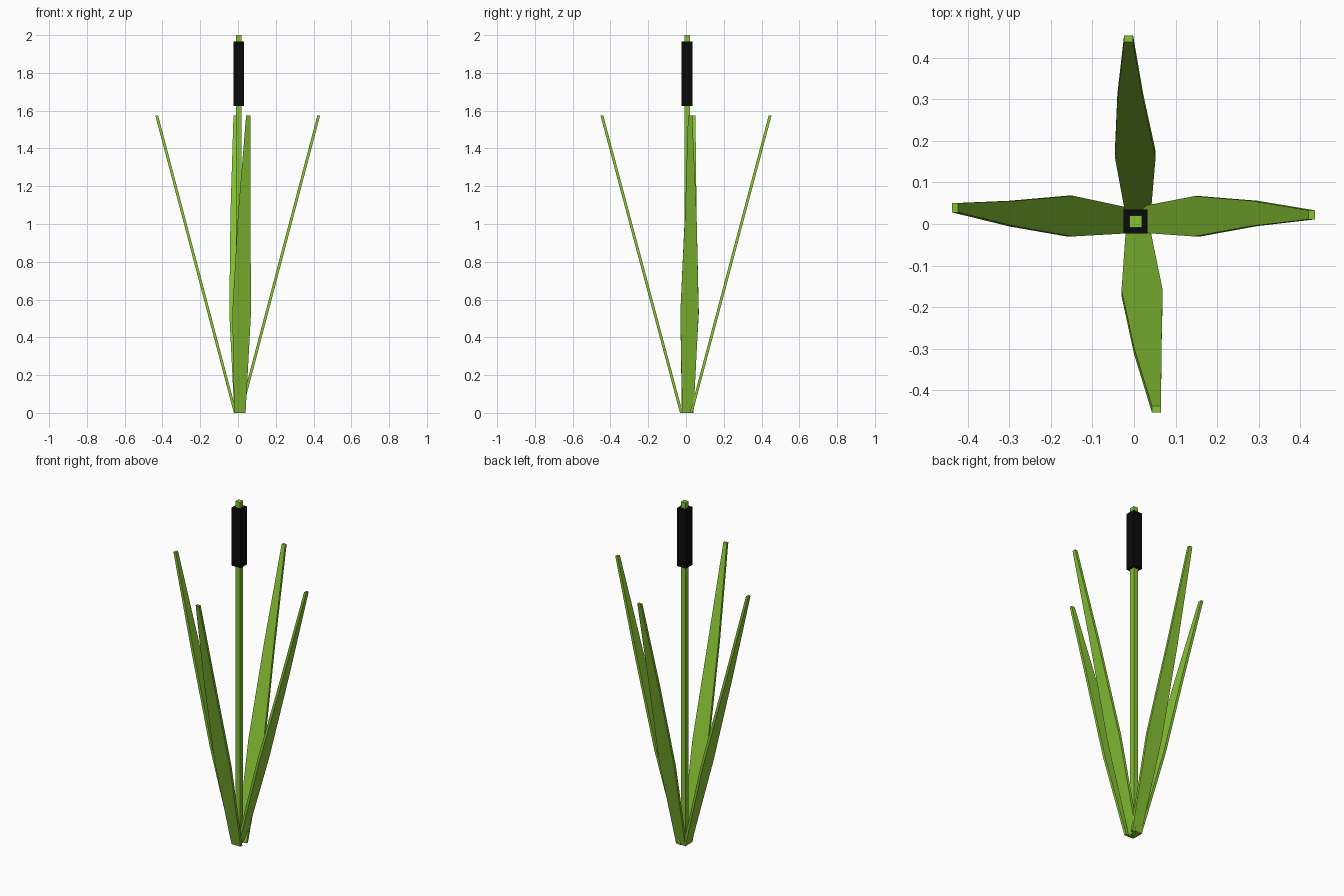
import bpy, bmesh

if "Cube" in bpy.data.objects:
    bpy.data.objects.remove(bpy.data.objects["Cube"])


def material(name, color):
    mat = bpy.data.materials.new(name)
    mat.diffuse_color = (*color, 1)
    mat.use_nodes = True
    mat.node_tree.nodes["Principled BSDF"].inputs["Base Color"].default_value = mat.diffuse_color
    return mat


GREEN = material("leaf_green", (0.24, 0.54, 0.035))
BLACK = material("seed_head_black", (0.003, 0.003, 0.003))


def loft(name, sections, mat):
    """Skin a list of four-corner rings, bottom to top, and cap both ends."""
    bm = bmesh.new()
    rings = [[bm.verts.new(p) for p in ring] for ring in sections]
    for a, b in zip(rings, rings[1:]):
        for i in range(4):
            j = (i + 1) % 4
            bm.faces.new((a[i], a[j], b[j], b[i]))
    bm.faces.new(rings[0])
    bm.faces.new(rings[-1])
    bmesh.ops.recalc_face_normals(bm, faces=bm.faces)
    mesh = bpy.data.meshes.new(name)
    bm.to_mesh(mesh)
    bm.free()
    mesh.materials.append(mat)
    obj = bpy.data.objects.new(name, mesh)
    bpy.context.collection.objects.link(obj)
    return obj


def square_post(name, half, z0, z1, mat):
    cx, cy = 0.004, 0.006
    corners = [(-half, -half), (half, -half), (half, half), (-half, half)]
    loft(name, [[(cx + x, cy + y, z) for x, y in corners] for z in (z0, z1)], mat)


LEVELS = (0, 0.53, 1.05, 1.575)
THICK = 0.015


def leaf(name, axis, sign, foot, tip, spans):
    """Flat blade leaning outward along an axis; spans are its side edges per level."""
    rings = []
    for z, (lo, hi) in zip(LEVELS, spans):
        outer = foot + (tip - foot) * z / LEVELS[-1]
        inner = outer - THICK
        ring = [(inner, lo), (outer, lo), (outer, hi), (inner, hi)]
        rings.append([(sign * d, s, z) if axis == "x" else (s, sign * d, z)
                      for d, s in ring])
    loft(name, rings, GREEN)


# Central stem and dark seed head
square_post("stem", 0.015, 0, 2.0, GREEN)
square_post("seed_head", 0.029, 1.625, 1.965, BLACK)

# Four tapering leaves
leaf("right_leaf", "x", 1, 0.020, 0.435,
     [(-0.02, 0.04), (-0.03, 0.067), (-0.005, 0.056), (0.011, 0.033)])
leaf("left_leaf", "x", -1, 0.022, 0.438,
     [(-0.022, 0.038), (-0.03, 0.068), (-0.006, 0.056), (0.028, 0.050)])
leaf("front_leaf", "y", -1, 0.032, 0.453,
     [(-0.02, 0.04), (-0.03, 0.069), (0.0, 0.066), (0.043, 0.065)])
leaf("back_leaf", "y", 1, 0.035, 0.453,
     [(-0.02, 0.04), (-0.046, 0.052), (-0.04, 0.022), (-0.024, -0.002)])
